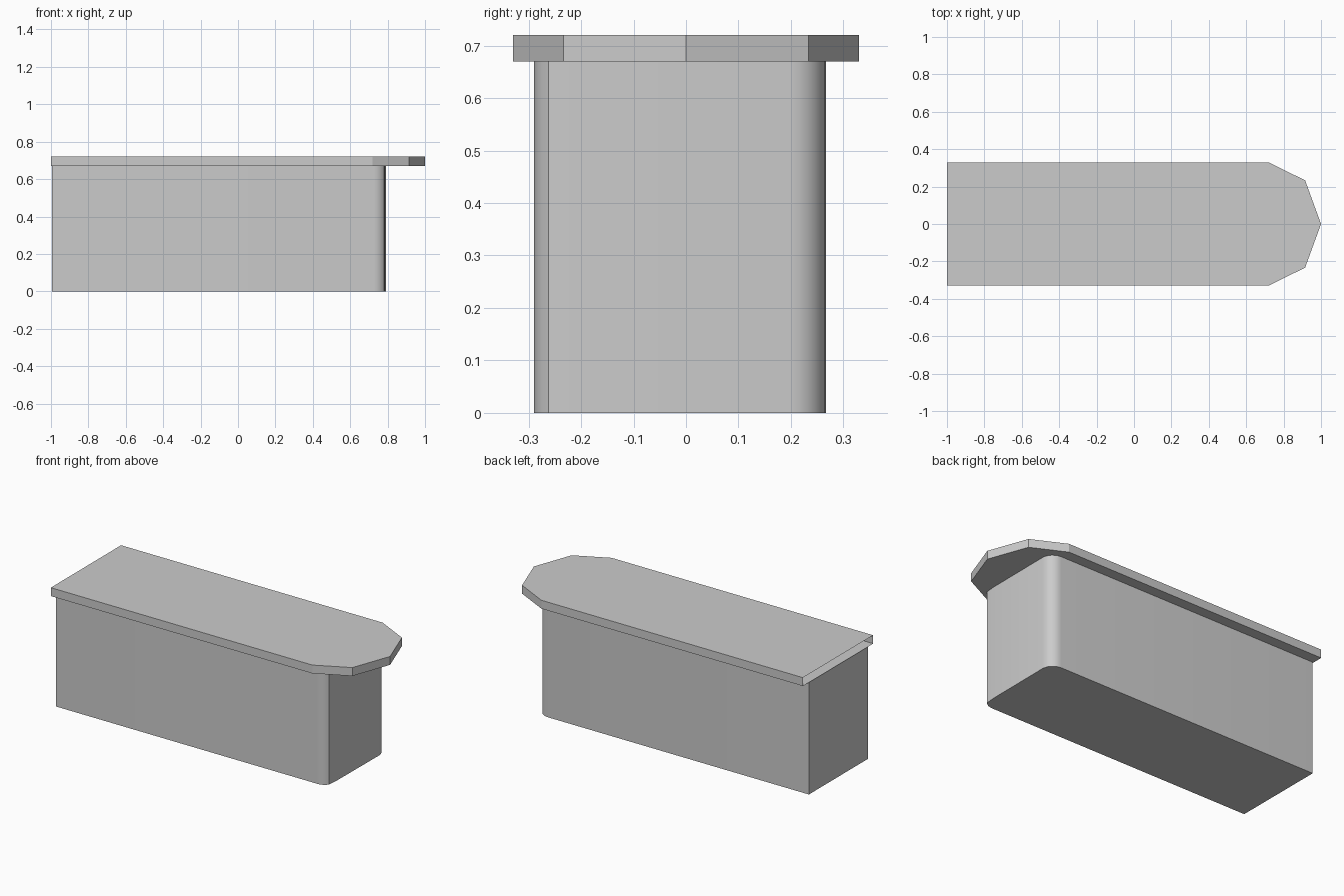
import bpy, bmesh, math

if "Cube" in bpy.data.objects:
    bpy.data.objects.remove(bpy.data.objects["Cube"])


def prism(name, outline, z0, z1, open_sides=(), smooth=False):
    """Extrude an anticlockwise outline, optionally leaving some sides open."""
    bm = bmesh.new()
    low = [bm.verts.new((x, y, z0)) for x, y in outline]
    high = [bm.verts.new((x, y, z1)) for x, y in outline]
    n = len(outline)
    bm.faces.new(low[::-1])
    bm.faces.new(high)
    for i in range(n):
        if i not in open_sides:
            j = (i + 1) % n
            bm.faces.new((low[i], low[j], high[j], high[i]))
    mesh = bpy.data.meshes.new(name)
    bm.to_mesh(mesh)
    bm.free()
    obj = bpy.data.objects.new(name, mesh)
    bpy.context.collection.objects.link(obj)
    if smooth:
        bpy.context.view_layer.objects.active = obj
        obj.select_set(True)
        bpy.ops.object.shade_smooth_by_angle(angle=math.radians(30))
        obj.select_set(False)
    return obj


def arc(cx, cy, rx, ry, a0, a1, steps):
    angles = [math.radians(a0 + (a1 - a0) * i / steps) for i in range(steps + 1)]
    return [(cx + rx * math.cos(a), cy + ry * math.sin(a)) for a in angles]


# Counter base: square at the left end, rounded corners at the right end
front_corner = arc(0.71, -0.22, 0.07, 0.07, -90, -37, 4)
front_corner = [(x + 0.016, y) for x, y in front_corner]
back_corner = arc(0.72, 0.197, 0.07, 0.07, 0, 90, 6)
base_outline = ([(-0.995, -0.29)] + front_corner + [(0.787, -0.2)]
                + back_corner + [(-0.995, 0.267)])
prism("counter_base", base_outline, 0, 0.67, smooth=True)

# Countertop: faceted nose at the right, open at the left end
nose = [(0.72, -0.33), (0.915, -0.233), (1, 0), (0.915, 0.233), (0.72, 0.33)]
top_outline = [(-1, -0.33)] + nose + [(-1, 0.33)]
prism("countertop", top_outline, 0.67, 0.72, open_sides=(len(top_outline) - 1,))
